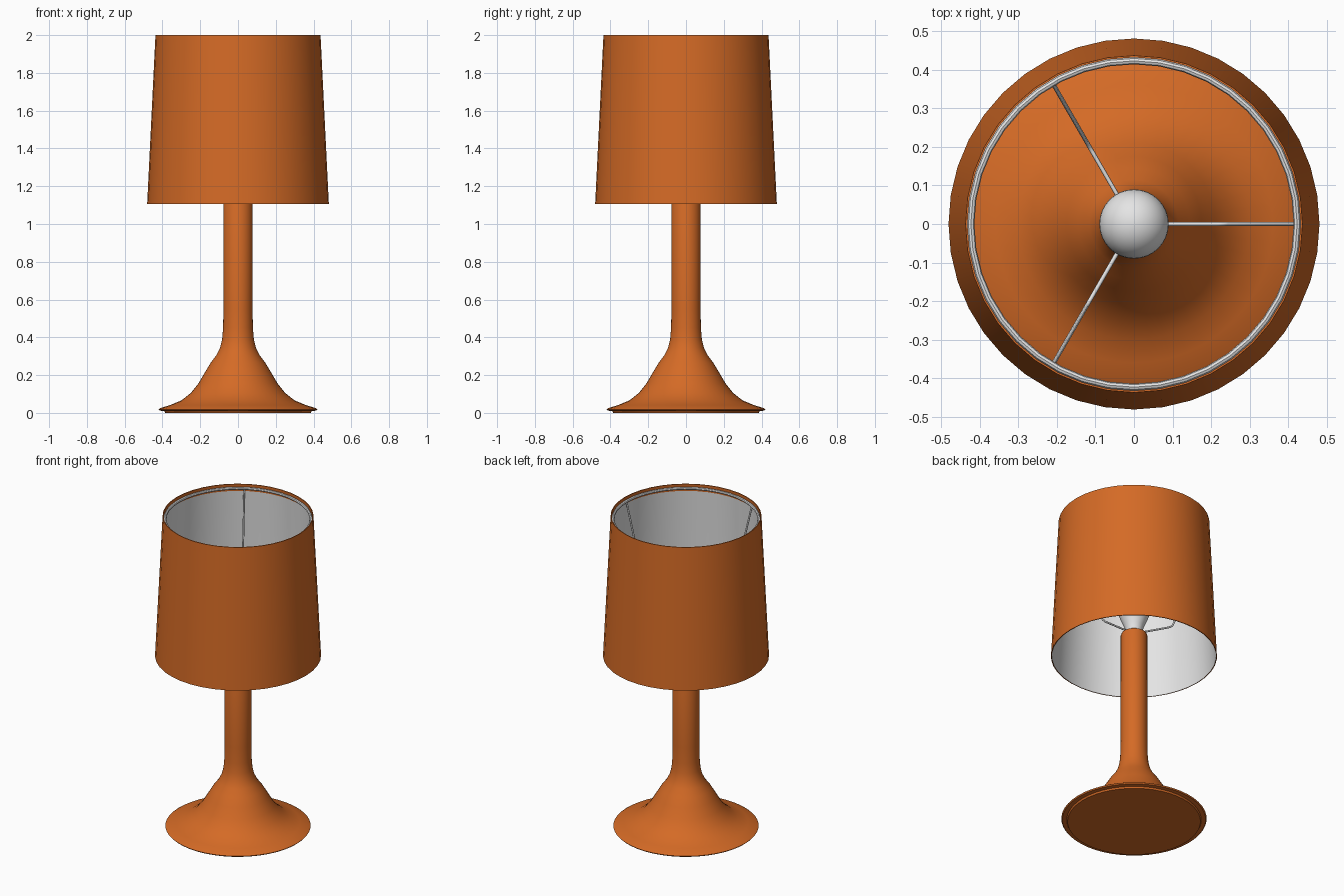
import bpy, bmesh, math
from mathutils import Vector

if "Cube" in bpy.data.objects:
    bpy.data.objects.remove(bpy.data.objects["Cube"])

def material(name, rgb):
    m = bpy.data.materials.new(name)
    m.diffuse_color = (*rgb, 1)
    m.use_nodes = True
    m.node_tree.nodes["Principled BSDF"].inputs["Base Color"].default_value = m.diffuse_color
    return m

ORANGE = material("orange", (0.66, 0.145, 0.019))
WHITE = material("white", (0.78, 0.78, 0.78))

def finish(bm, name, mats, angle=40):
    bmesh.ops.remove_doubles(bm, verts=bm.verts, dist=1e-5)
    bmesh.ops.recalc_face_normals(bm, faces=bm.faces)
    me = bpy.data.meshes.new(name)
    bm.to_mesh(me)
    bm.free()
    ob = bpy.data.objects.new(name, me)
    bpy.context.collection.objects.link(ob)
    for m in mats:
        me.materials.append(m)
    bpy.ops.object.select_all(action='DESELECT')
    ob.select_set(True)
    bpy.context.view_layer.objects.active = ob
    bpy.ops.object.shade_smooth_by_angle(angle=math.radians(angle))
    return ob

def lathe(name, profile, mats, segs=36, closed=False, bands=None):
    """Revolve (radius, z) points; bands gives a material index per profile segment."""
    bm = bmesh.new()
    rings = [[bm.verts.new((r * math.cos(2 * math.pi * i / segs),
                            r * math.sin(2 * math.pi * i / segs), z)) for i in range(segs)]
             for r, z in profile]
    count = len(rings) if closed else len(rings) - 1
    for k in range(count):
        a, b = rings[k], rings[(k + 1) % len(rings)]
        for i in range(segs):
            j = (i + 1) % segs
            f = bm.faces.new((a[i], a[j], b[j], b[i]))
            f.material_index = bands[k] if bands else 0
    if not closed:
        bm.faces.new(rings[0])
        bm.faces.new(rings[-1])
    return finish(bm, name, mats)

# flared base and stem in one profile
lathe("base_and_stem", [
    (0.385, 0.0), (0.39, 0.01), (0.415, 0.012), (0.421, 0.019), (0.41, 0.026),
    (0.36, 0.041), (0.30, 0.066), (0.25, 0.105), (0.21, 0.155), (0.175, 0.215),
    (0.145, 0.265), (0.115, 0.305), (0.095, 0.345), (0.084, 0.39), (0.079, 0.45),
    (0.077, 0.55), (0.077, 1.24), (0.072, 1.252)], [ORANGE], 48)

# thin tapered shade: orange outside and top lip, white lining
lathe("shade", [(0.481, 1.105), (0.437, 2.0), (0.432, 2.0), (0.4345, 1.955), (0.476, 1.105)],
      [ORANGE, WHITE], 40, closed=True, bands=[0, 0, 0, 1, 0])

# wire ring under the top edge
lathe("top_ring", [(0.423 + 0.009 * math.cos(t * math.pi / 4),
                    1.977 + 0.009 * math.sin(t * math.pi / 4)) for t in range(8)],
      [WHITE], 40, closed=True)

# round bulb with tapered neck
bulb = [(0.042, 1.24), (0.045, 1.265), (0.058, 1.305), (0.075, 1.345)]
bulb += [(0.09 * math.cos(a), 1.4 + 0.09 * math.sin(a))
         for a in [math.radians(-20 + 10 * k) for k in range(11)] + [math.radians(88)]]
lathe("bulb", bulb, [WHITE], 32)

# three bent support wires from the socket up to the ring
def wire(name, angle):
    c = bpy.data.curves.new(name, 'CURVE')
    c.dimensions = '3D'
    c.bevel_depth = 0.0055
    c.bevel_resolution = 1
    c.use_fill_caps = True
    path = [(0.02, 1.256), (0.215, 1.256), (0.236, 1.262), (0.248, 1.285), (0.42, 1.972)]
    s = c.splines.new('POLY')
    s.points.add(len(path) - 1)
    for p, (r, z) in zip(s.points, path):
        p.co = (r * math.cos(angle), r * math.sin(angle), z, 1)
    c.materials.append(WHITE)
    bpy.context.collection.objects.link(bpy.data.objects.new(name, c))

for k in range(3):
    wire(f"support_wire_{k + 1}", k * 2 * math.pi / 3)
